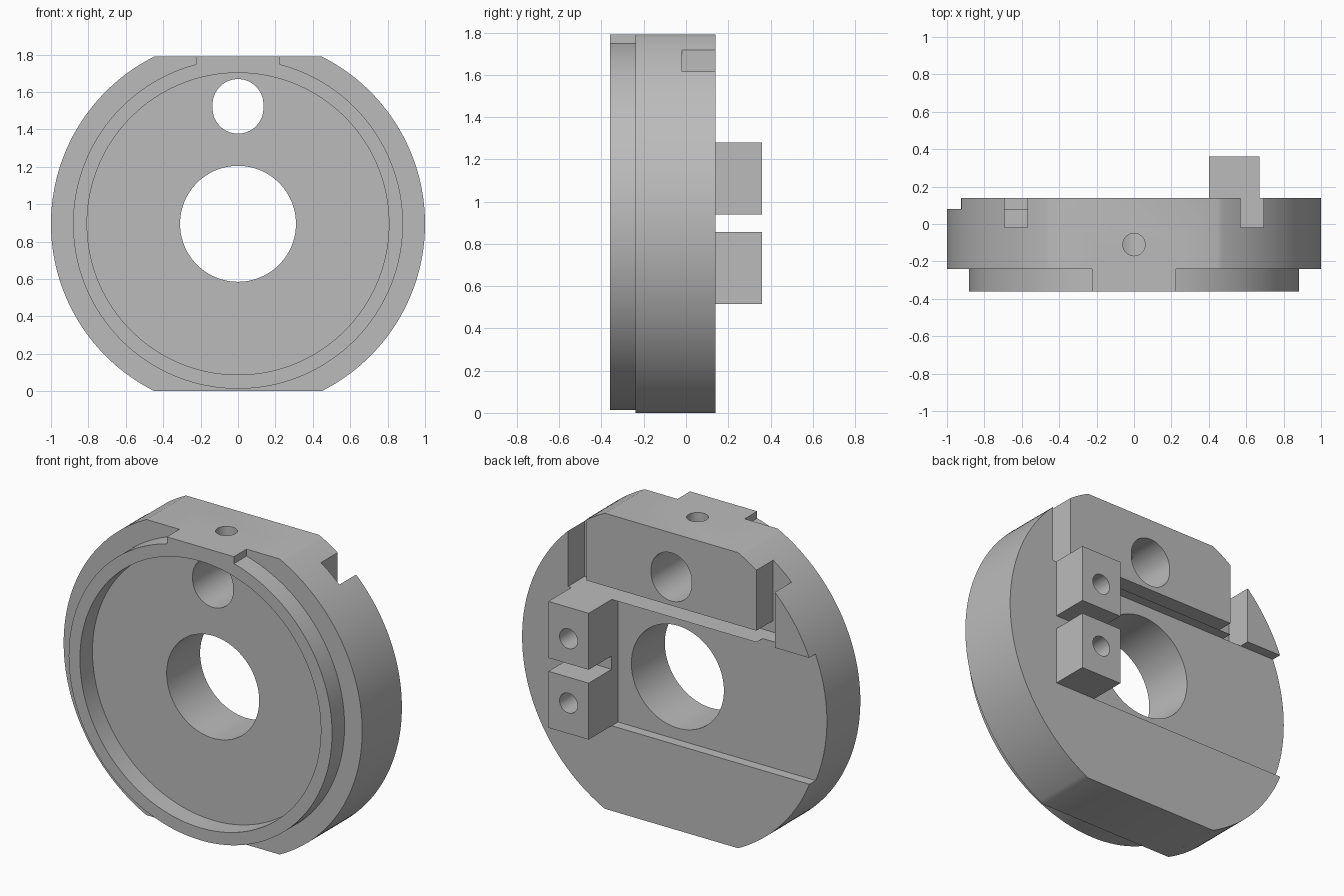
import bpy
import math

cube = bpy.data.objects.get("Cube")
if cube:
    bpy.data.objects.remove(cube, do_unlink=True)

steel = bpy.data.materials.new("plain_grey")
steel.use_nodes = True
GREY = (0.5, 0.5, 0.5, 1)
steel.diffuse_color = GREY
steel.node_tree.nodes["Principled BSDF"].inputs["Base Color"].default_value = GREY

MID = 0.895    # height of the disc axis
TOP = 1.79     # height of the upper flat
BACK = 0.14    # rear face of the disc


def finish(name):
    ob = bpy.context.object
    ob.name = name
    ob.data.materials.append(steel)
    return ob


def box(name, x, y, z):
    bpy.ops.mesh.primitive_cube_add(size=1, location=[sum(r) / 2 for r in (x, y, z)])
    ob = finish(name)
    ob.scale = [r[1] - r[0] for r in (x, y, z)]
    bpy.ops.object.transform_apply(location=True, rotation=True, scale=True)
    return ob


def rod(name, radius, y, x=0, z=MID, sides=64):
    """Cylinder along y between the two given ends."""
    bpy.ops.mesh.primitive_cylinder_add(
        vertices=sides, radius=radius, depth=y[1] - y[0],
        location=(x, sum(y) / 2, z), rotation=(math.pi / 2, 0, 0))
    ob = finish(name)
    bpy.ops.object.transform_apply(location=True, rotation=True, scale=True)
    return ob


def combine(target, tool, operation):
    mod = target.modifiers.new(tool.name, "BOOLEAN")
    mod.operation = operation
    mod.solver = "EXACT"
    mod.object = tool
    bpy.ops.object.select_all(action="DESELECT")
    bpy.context.view_layer.objects.active = target
    target.select_set(True)
    bpy.ops.object.modifier_apply(modifier=mod.name)
    bpy.data.objects.remove(tool, do_unlink=True)


# Disc with flats on top and bottom
body = rod("flange_body", 1, (-0.24, BACK), sides=192)
combine(body, box("flats", (-2, 2), (-1, 1), (0, TOP)), "INTERSECT")

# Front rim with its key tab, then the round recess inside it
combine(body, rod("front_rim", 0.882, (-0.36, -0.1), sides=192), "UNION")
combine(body, box("key_tab", (-0.225, 0.225), (-0.36, -0.1), (1.6, TOP)), "UNION")
combine(body, rod("recess", 0.807, (-0.6, -0.24), sides=192), "DIFFERENCE")

# Wide shallow channel on the back, open on one side
combine(body, box("channel", (-1.2, 0.4), (0.08, 0.6), (0.515, 1.28)), "DIFFERENCE")

# Narrow groove framing the upper block on three sides
groove_y = (-0.02, 0.6)
combine(body, box("groove", (-0.69, 0.69), groove_y, (1.28, 1.35)), "DIFFERENCE")
for side in (-1, 1):
    edges = sorted((side * 0.57, side * 0.693))
    combine(body, box("notch", edges, groove_y, (1.28, 2)), "DIFFERENCE")

# Pair of lugs, each with a blind hole
for low, high, hole in ((0.515, 0.857), (0.938, 1.28)) and (
        (0.515, 0.857, 0.7), (0.938, 1.28, 1.09)):
    combine(body, box("lug", (0.4, 0.67), (0, 0.36), (low, high)), "UNION")
    combine(body, rod("lug_hole", 0.06, (0.05, 0.6), 0.535, hole, 32), "DIFFERENCE")

# Centre bore and slightly tall upper hole
combine(body, rod("bore", 0.31, (-1, 1), sides=96), "DIFFERENCE")
for z in (1.513, 1.533):
    combine(body, rod("upper_hole", 0.136, (-1, 1), 0, z), "DIFFERENCE")

# Set screw hole from the top flat into the upper hole
bpy.ops.mesh.primitive_cylinder_add(vertices=32, radius=0.06, depth=0.5,
                                    location=(0, -0.11, 1.78))
combine(body, finish("screw_hole"), "DIFFERENCE")

bpy.ops.object.select_all(action="DESELECT")
body.select_set(True)
bpy.context.view_layer.objects.active = body
bpy.ops.object.shade_smooth_by_angle(angle=math.radians(30))
